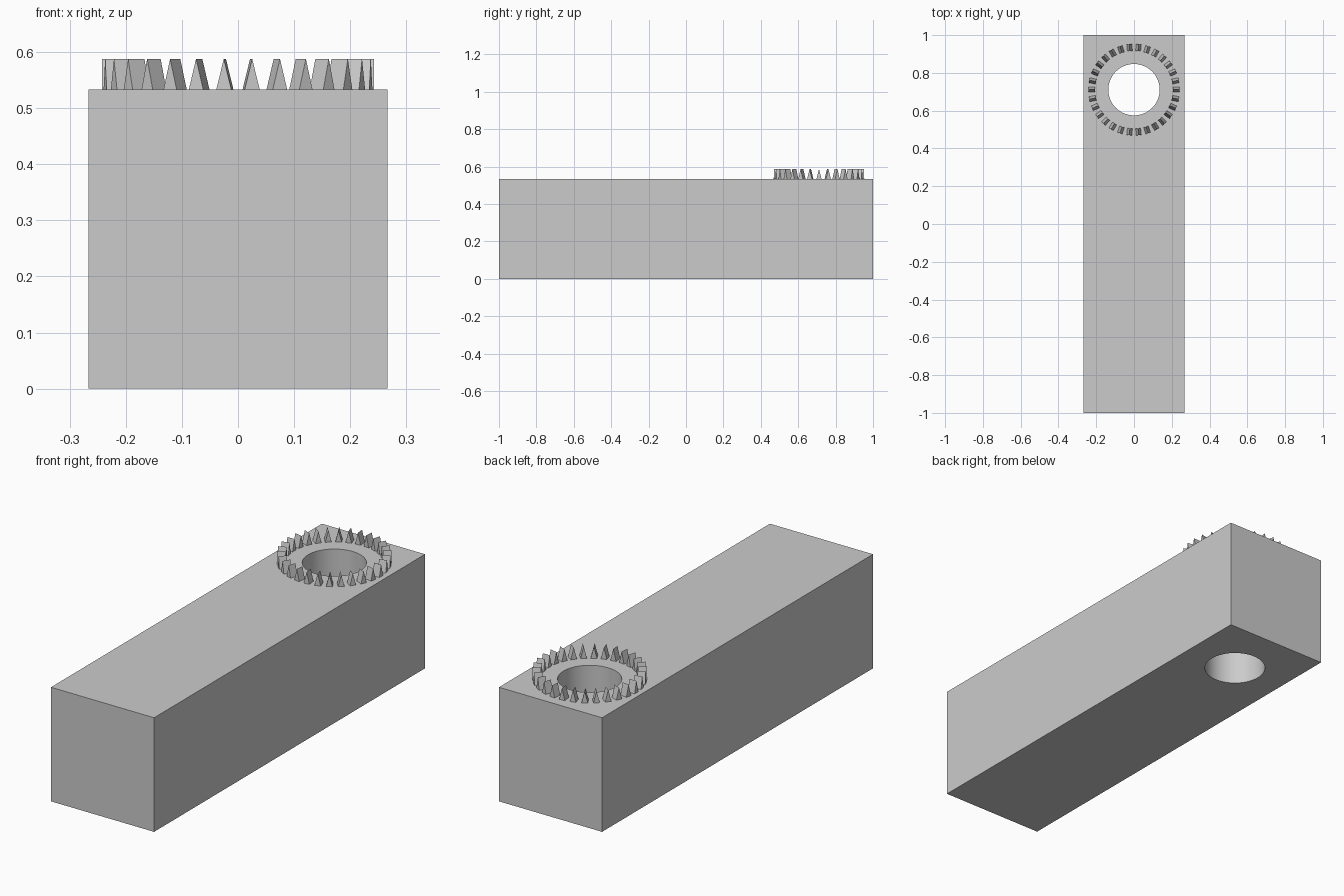
import bpy
import bmesh
import math
from mathutils import Matrix, Vector

if "Cube" in bpy.data.objects:
    bpy.data.objects.remove(bpy.data.objects["Cube"], do_unlink=True)

WIDTH, LENGTH, HEIGHT = 0.533, 2.0, 0.533
CENTRE = Vector((0, 0.711, 0))       # axis of bore and tooth ring
BORE_RADIUS = 0.136
TEETH, INNER, OUTER = 30, 0.206, 0.242
TOOTH_HALF, TOOTH_TOP = 0.0135, 0.588

grey = bpy.data.materials.new("plain grey")
grey.use_nodes = True
grey.diffuse_color = (0.6, 0.6, 0.6, 1)
grey.node_tree.nodes["Principled BSDF"].inputs["Base Color"].default_value = (0.6, 0.6, 0.6, 1)


def make_object(name, bm):
    bmesh.ops.recalc_face_normals(bm, faces=bm.faces)
    mesh = bpy.data.meshes.new(name)
    bm.to_mesh(mesh)
    bm.free()
    mesh.materials.append(grey)
    obj = bpy.data.objects.new(name, mesh)
    bpy.context.collection.objects.link(obj)
    return obj


def activate(obj):
    bpy.ops.object.select_all(action="DESELECT")
    obj.select_set(True)
    bpy.context.view_layer.objects.active = obj


# Long rectangular block
bm = bmesh.new()
bmesh.ops.create_cube(bm, size=1, matrix=Matrix.Translation((0, 0, HEIGHT / 2))
                      @ Matrix.Diagonal((WIDTH, LENGTH, HEIGHT, 1)))
block = make_object("block", bm)

# Round bore through the block
bm = bmesh.new()
bmesh.ops.create_cone(bm, cap_ends=True, segments=64, radius1=BORE_RADIUS,
                      radius2=BORE_RADIUS, depth=HEIGHT * 2,
                      matrix=Matrix.Translation(CENTRE + Vector((0, 0, HEIGHT / 2))))
cutter = make_object("bore_cutter", bm)
cutter.hide_render = True
cut = block.modifiers.new("bore", "BOOLEAN")
cut.operation = "DIFFERENCE"
cut.solver = "EXACT"
cut.object = cutter
activate(block)
bpy.ops.object.modifier_apply(modifier=cut.name)
bpy.data.objects.remove(cutter, do_unlink=True)
activate(block)
bpy.ops.object.shade_smooth_by_angle(angle=math.radians(30))

# Ring of pointed teeth: triangular prisms laid radially
bm = bmesh.new()
for i in range(TEETH):
    turn = Matrix.Translation(CENTRE) @ Matrix.Rotation(math.tau * i / TEETH, 4, "Z")
    ends = []
    for r in (INNER, OUTER):
        profile = ((-TOOTH_HALF, HEIGHT), (TOOTH_HALF, HEIGHT), (0, TOOTH_TOP))
        ends.append([bm.verts.new(turn @ Vector((r, y, z))) for y, z in profile])
    a, b = ends
    bm.faces.new(a)
    bm.faces.new(b)
    for j in range(3):
        k = (j + 1) % 3
        bm.faces.new((a[j], a[k], b[k], b[j]))
make_object("tooth_ring", bm)
